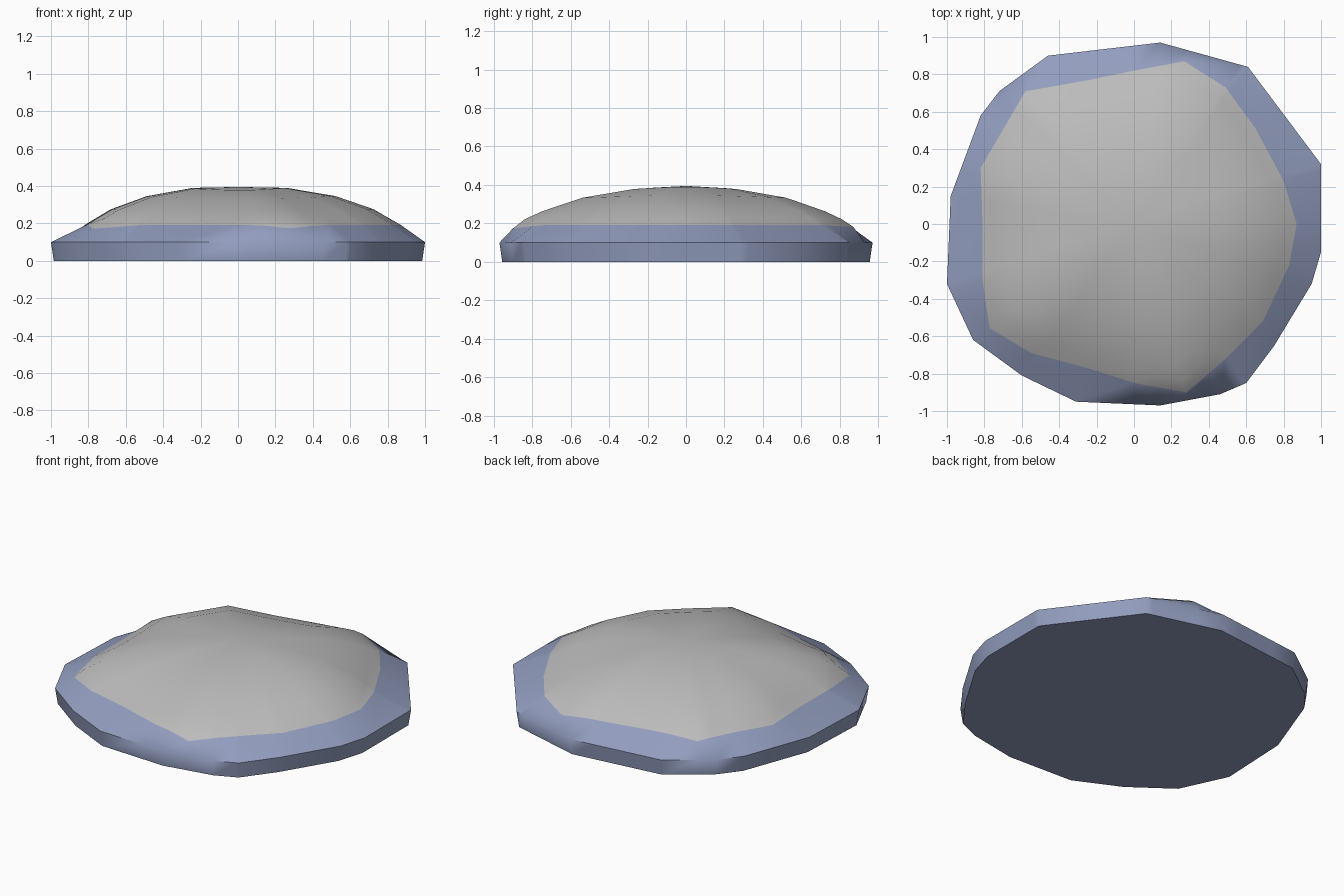
import bpy, bmesh, math
from mathutils import Vector

if "Cube" in bpy.data.objects:
    bpy.data.objects.remove(bpy.data.objects["Cube"])

# Plan outlines: the wide rim and the seam between the side band and the dome
RIM = [(1, .32), (.61, .84), (.14, .97), (-.46, .9), (-.72, .71), (-.82, .58),
       (-.98, .15), (-1, -.32), (-.86, -.62), (-.6, -.81), (-.31, -.95),
       (.14, -.97), (.46, -.91), (.6, -.85), (.75, -.65), (.95, -.32), (1, -.15)]
SEAM = [(.27, .87), (.49, .73), (.65, .51), (.8, .23), (.87, 0), (.83, -.22),
        (.69, -.52), (.49, -.72), (.28, -.9), (0, -.85), (-.25, -.77), (-.55, -.69),
        (-.77, -.57), (-.81, -.3), (-.81, 0), (-.82, .3), (-.58, .71), (-.24, .77), (0, .82)]


def radius(outline, a):
    """Distance from the centre to a closed outline in direction a."""
    d = Vector((math.cos(a), math.sin(a)))
    for i, q in enumerate(outline):
        p, q = Vector(outline[i - 1]), Vector(q)
        e = q - p
        den = d.x * e.y - d.y * e.x
        if abs(den) < 1e-9:
            continue
        t = (p.x * e.y - p.y * e.x) / den
        u = (p.x * d.y - p.y * d.x) / den
        if t > 0 and -1e-6 <= u <= 1 + 1e-6:
            return t
    return .9


def material(name, color):
    m = bpy.data.materials.new(name)
    m.diffuse_color = (*color, 1)
    m.use_nodes = True
    m.node_tree.nodes["Principled BSDF"].inputs["Base Color"].default_value = m.diffuse_color
    return m


# Shared directions, taken from the corners of both outlines
angles = []
for a in sorted(math.atan2(y, x) for x, y in RIM + SEAM):
    if not angles or a - angles[-1] > .015:
        angles.append(a)
n = len(angles)

bm = bmesh.new()


def ring(outline, scale, height):
    out = []
    for a in angles:
        r = radius(outline, a) * scale
        out.append(bm.verts.new((r * math.cos(a), r * math.sin(a), height(a, r))))
    return out


# Side band: base, rim and seam rings; the seam dips where it reaches far out
rings = [ring(RIM, .985, lambda a, r: 0),
         ring(RIM, 1, lambda a, r: .1),
         ring(SEAM, 1, lambda a, r: .192 - .25 * max(0, r - .87))]
# Dome rings, slightly fuller along x than along y
for s, z, extra in [(.93, .222, .005), (.83, .262, .015), (.6, .332, .014), (.3, .378, .012)]:
    rings.append(ring(SEAM, s, lambda a, r: z + extra * math.cos(a) ** 2))

for k in range(len(rings) - 1):
    lo, hi = rings[k], rings[k + 1]
    for i in range(n):
        j = (i + 1) % n
        f = bm.faces.new((lo[i], lo[j], hi[j], hi[i]))
        f.material_index = 1 if k >= 2 else 0
top = bm.verts.new((0, 0, .395))
for i in range(n):
    bm.faces.new((rings[-1][i], rings[-1][(i + 1) % n], top)).material_index = 1
bm.faces.new(rings[0][::-1])

mesh = bpy.data.meshes.new("pebble")
bm.to_mesh(mesh)
bm.free()
mesh.materials.append(material("slate blue", (.29, .34, .52)))
mesh.materials.append(material("light grey", (.5, .5, .5)))
pebble = bpy.data.objects.new("pebble", mesh)
bpy.context.collection.objects.link(pebble)

# Smooth stone with a crisp flat base
bpy.context.view_layer.objects.active = pebble
pebble.select_set(True)
bpy.ops.object.shade_smooth_by_angle(angle=math.radians(60))
